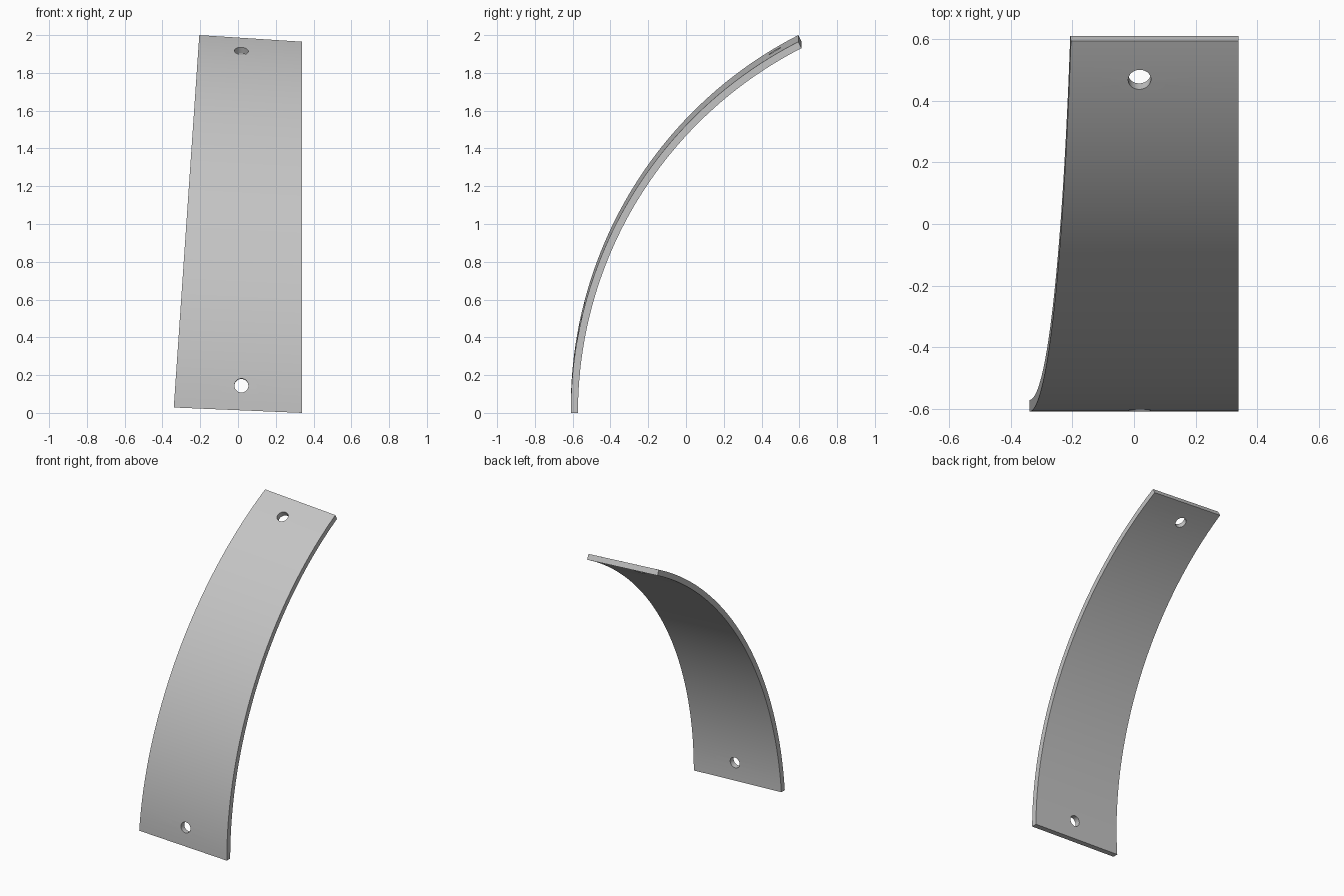
import bpy, bmesh, math
from mathutils import Vector

cube = bpy.data.objects.get("Cube")
if cube:
    bpy.data.objects.remove(cube, do_unlink=True)

RADIUS, THICK, FRONT_Y = 2.205, 0.038, -0.61
HEIGHT, SIDE = 1.965, 0.34
SWEEP = math.asin(HEIGHT / RADIUS)
STEPS = 64

grey = bpy.data.materials.new("plain_grey")
grey.use_nodes = True
colour = (0.55, 0.55, 0.55, 1)
grey.diffuse_color = colour
grey.node_tree.nodes["Principled BSDF"].inputs["Base Color"].default_value = colour


def arc_point(angle, depth):
    """Point of the bent section, depth measured inward from the outer face."""
    r = RADIUS - depth
    return FRONT_Y + RADIUS - r * math.cos(angle), r * math.sin(angle)


def skew(x, z):
    """Rise of the plate toward its narrowing edge."""
    return z + (SIDE - x) * (0.042 + 0.022 * z / HEIGHT)


def narrow_edge(z):
    return -SIDE + 0.135 * z / HEIGHT


# Bent plate: a four-cornered section swept along the arc
bm = bmesh.new()
rings = []
for i in range(STEPS + 1):
    a = SWEEP * i / STEPS
    ring = []
    for depth, straight in ((0, False), (0, True), (THICK, True), (THICK, False)):
        y, z = arc_point(a, depth)
        x = SIDE if straight else narrow_edge(z)
        ring.append(bm.verts.new((x, y, skew(x, z))))
    rings.append(ring)
for low, high in zip(rings, rings[1:]):
    for k in range(4):
        n = (k + 1) % 4
        bm.faces.new((low[k], low[n], high[n], high[k]))
bm.faces.new(rings[0])
bm.faces.new(rings[-1])
bmesh.ops.recalc_face_normals(bm, faces=bm.faces)
mesh = bpy.data.meshes.new("bent_plate")
bm.to_mesh(mesh)
bm.free()
mesh.materials.append(grey)
plate = bpy.data.objects.new("bent_plate", mesh)
bpy.context.collection.objects.link(plate)


# Round bolt holes, drilled square to the bend near each end
def drill(name, angle):
    y, z = arc_point(angle, THICK / 2)
    bpy.ops.mesh.primitive_cylinder_add(vertices=40, radius=0.037, depth=0.2,
                                        location=(0.018, y, skew(0.018, z)))
    cutter = bpy.context.object
    cutter.name = name
    cutter.hide_render = True
    inward = Vector((0, math.cos(angle), -math.sin(angle)))
    cutter.rotation_euler = inward.to_track_quat("Z", "X").to_euler()
    cutter.data.materials.append(grey)
    bpy.ops.object.select_all(action="DESELECT")
    plate.select_set(True)
    bpy.context.view_layer.objects.active = plate
    mod = plate.modifiers.new(name, "BOOLEAN")
    mod.operation, mod.solver, mod.object = "DIFFERENCE", "EXACT", cutter
    bpy.ops.object.modifier_apply(modifier=name)
    bpy.data.objects.remove(cutter, do_unlink=True)


drill("lower_hole_cutter", math.radians(3.4))
drill("upper_hole_cutter", math.radians(59.3))

bpy.ops.object.shade_smooth_by_angle(angle=math.radians(30))
